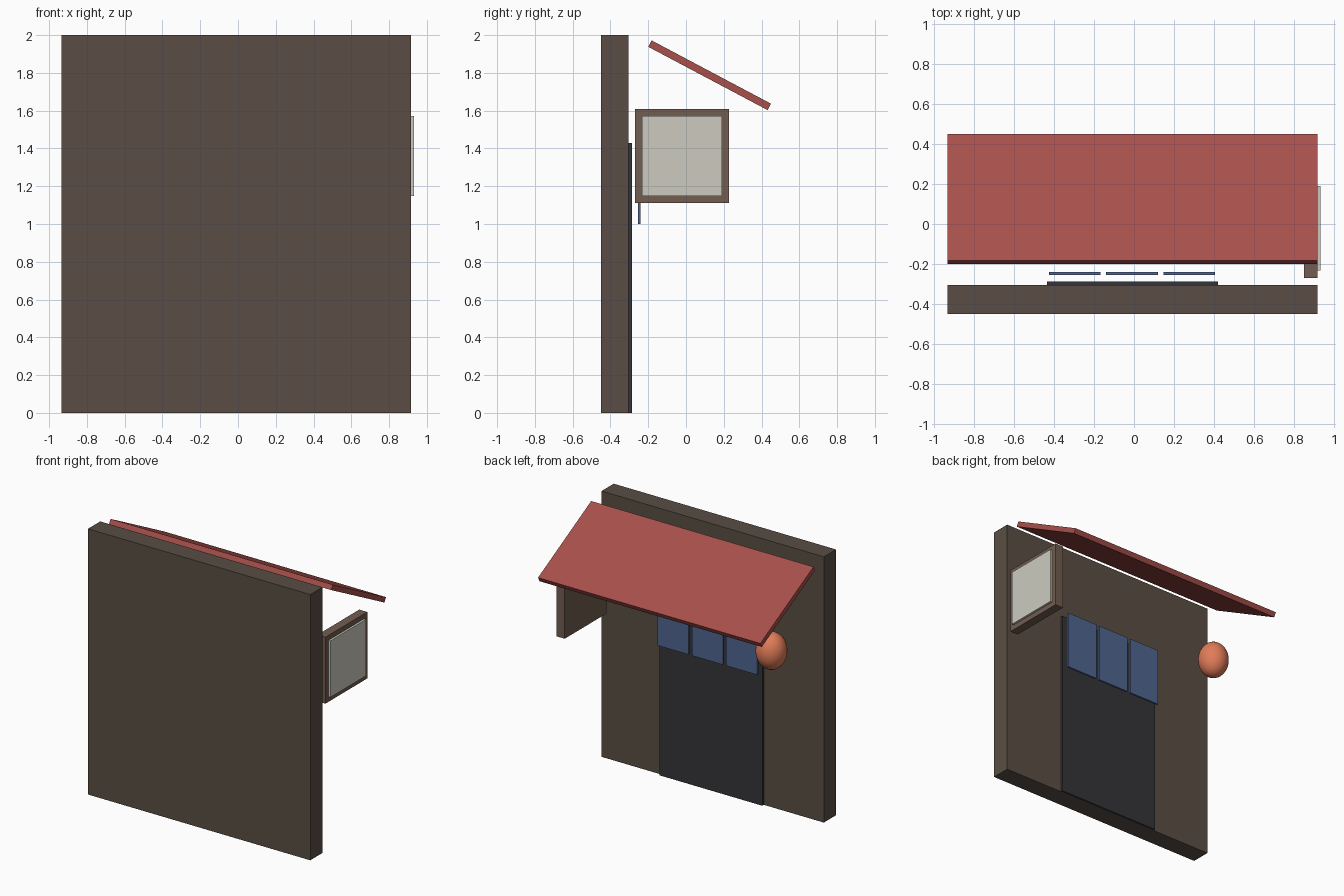
import bpy, bmesh

if "Cube" in bpy.data.objects:
    bpy.data.objects.remove(bpy.data.objects["Cube"])


def paint(obj, name, rgb):
    mat = bpy.data.materials.get(name) or bpy.data.materials.new(name)
    mat.diffuse_color = (*rgb, 1)
    mat.use_nodes = True
    mat.node_tree.nodes["Principled BSDF"].inputs["Base Color"].default_value = mat.diffuse_color
    obj.data.materials.append(mat)


def prism(name, x0, x1, profile, mat, rgb):
    """Extrude a (y, z) profile along x."""
    bm = bmesh.new()
    face = bm.faces.new([bm.verts.new((x0, y, z)) for y, z in profile])
    ext = bmesh.ops.extrude_face_region(bm, geom=[face])
    moved = [v for v in ext["geom"] if isinstance(v, bmesh.types.BMVert)]
    bmesh.ops.translate(bm, verts=moved, vec=(x1 - x0, 0, 0))
    bmesh.ops.recalc_face_normals(bm, faces=bm.faces)
    mesh = bpy.data.meshes.new(name)
    bm.to_mesh(mesh)
    bm.free()
    obj = bpy.data.objects.new(name, mesh)
    bpy.context.collection.objects.link(obj)
    paint(obj, mat, rgb)
    return obj


def box(name, x, y, z, mat, rgb):
    corners = [(y[0], z[0]), (y[1], z[0]), (y[1], z[1]), (y[0], z[1])]
    return prism(name, x[0], x[1], corners, mat, rgb)


WOOD = (0.10, 0.076, 0.058)
FRAME = (0.17, 0.11, 0.08)

# Wall and sliding door
box("wall", (-0.934, 0.917), (-0.45, -0.305), (0, 2), "dark_wood", WOOD)
box("door", (-0.435, 0.42), (-0.305, -0.287), (0, 1.43), "charcoal", (0.035, 0.035, 0.042))

# Three hanging door curtains
for i in range(3):
    x = -0.425 + i * 0.286
    box(f"curtain_{i + 1}", (x, x + 0.258), (-0.254, -0.24), (1.0, 1.44),
        "blue_cloth", (0.08, 0.13, 0.28))

# Sloping awning
prism("awning", -0.934, 0.917,
      [(-0.182, 1.972), (0.45, 1.637), (0.432, 1.603), (-0.2, 1.938)],
      "red_awning", (0.39, 0.08, 0.07))

# Side sign: board with a raised pale panel
box("sign_board", (0.85, 0.917), (-0.27, 0.228), (1.11, 1.61), "sign_wood", FRAME)
box("sign_panel", (0.915, 0.933), (-0.233, 0.19), (1.148, 1.573), "pale_panel", (0.61, 0.6, 0.52))

# Hanging paper lantern
bpy.ops.mesh.primitive_uv_sphere_add(segments=32, ring_count=16, radius=1,
                                     location=(-0.722, 0.015, 1.36))
lantern = bpy.context.object
lantern.name = "lantern"
lantern.scale = (0.109, 0.109, 0.136)
bpy.ops.object.transform_apply(location=False, rotation=False, scale=True)
bpy.ops.object.shade_smooth()
paint(lantern, "orange_paper", (0.75, 0.2, 0.1))
